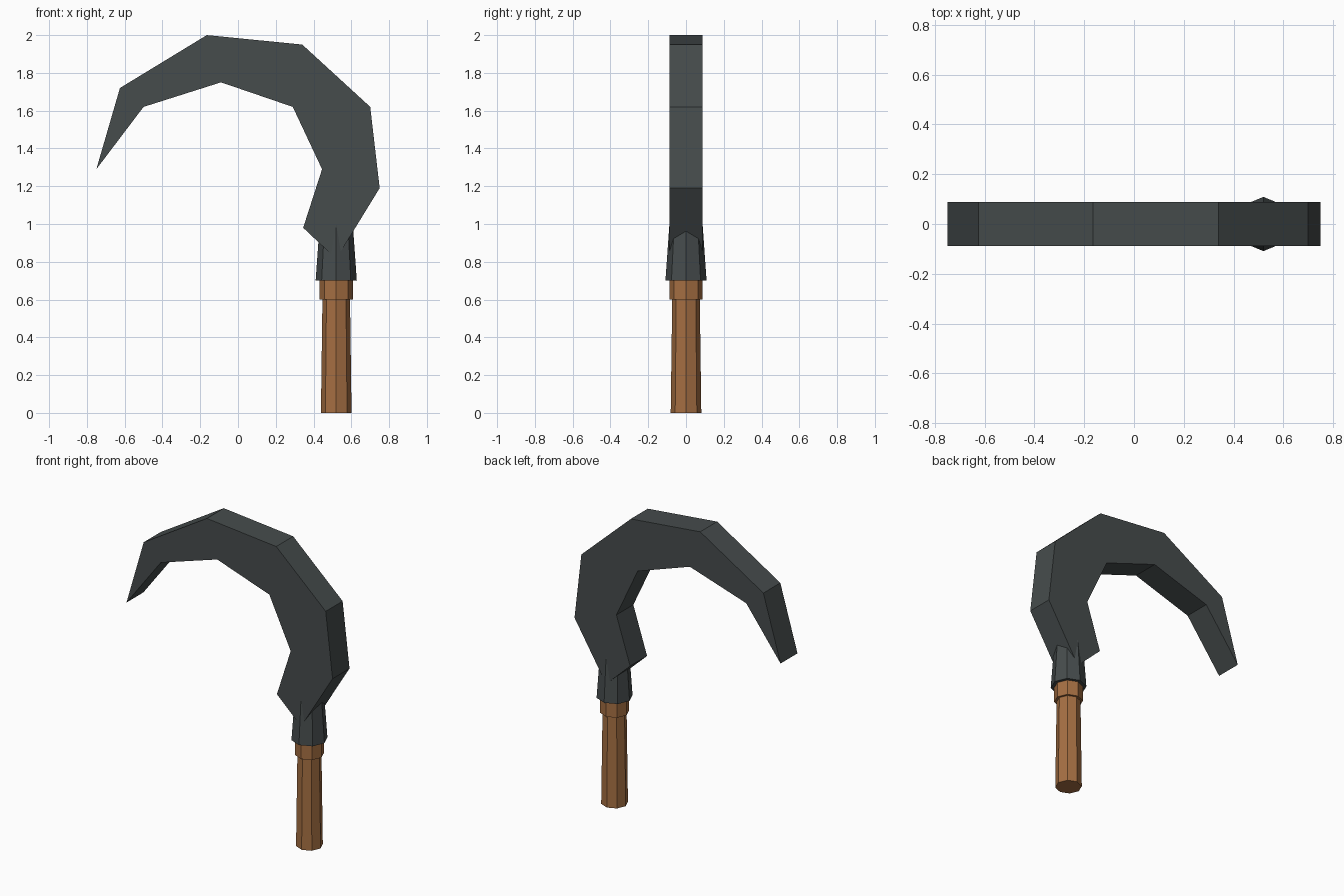
import bpy, bmesh, math

if "Cube" in bpy.data.objects:
    bpy.data.objects.remove(bpy.data.objects["Cube"])


def material(name, colour):
    m = bpy.data.materials.new(name)
    m.diffuse_color = (*colour, 1)
    m.use_nodes = True
    m.node_tree.nodes["Principled BSDF"].inputs["Base Color"].default_value = m.diffuse_color
    return m


dark_metal = material("dark metal", (0.061, 0.072, 0.073))
wood = material("brown wood", (0.376, 0.158, 0.055))


def finish(name, bm, mat):
    bmesh.ops.recalc_face_normals(bm, faces=bm.faces)
    mesh = bpy.data.meshes.new(name)
    bm.to_mesh(mesh)
    bm.free()
    mesh.materials.append(mat)
    obj = bpy.data.objects.new(name, mesh)
    bpy.context.collection.objects.link(obj)
    return obj


def tapered_octagon(name, z0, z1, r0, r1, mat, x=0.52):
    bm = bmesh.new()
    rings = [[bm.verts.new((x + r * math.cos(i * math.pi / 4),
                            r * math.sin(i * math.pi / 4), z)) for i in range(8)]
             for z, r in ((z0, r0), (z1, r1))]
    for i in range(8):
        j = (i + 1) % 8
        bm.faces.new((rings[0][i], rings[0][j], rings[1][j], rings[1][i]))
    bm.faces.new(rings[0])
    bm.faces.new(rings[1])
    return finish(name, bm, mat)


# Handle, collar and metal socket
tapered_octagon("handle", 0.0, 0.60, 0.081, 0.073, wood)
tapered_octagon("handle_collar", 0.60, 0.70, 0.088, 0.088, wood)
tapered_octagon("blade_socket", 0.70, 1.01, 0.109, 0.087, dark_metal)

# Curved blade: flat profile extruded through its thickness
profile = [(0.52, 0.815), (0.75, 1.19), (0.70, 1.62), (0.34, 1.95),
           (-0.165, 2.0), (-0.625, 1.72), (-0.75, 1.29), (-0.50, 1.62),
           (-0.09, 1.75), (0.29, 1.62), (0.445, 1.29), (0.345, 0.98)]
bm = bmesh.new()
face = bm.faces.new([bm.verts.new((x, -0.088, z)) for x, z in profile])
ext = bmesh.ops.extrude_face_region(bm, geom=[face])
moved = [g for g in ext["geom"] if isinstance(g, bmesh.types.BMVert)]
bmesh.ops.translate(bm, verts=moved, vec=(0, 0.176, 0))
finish("blade", bm, dark_metal)
